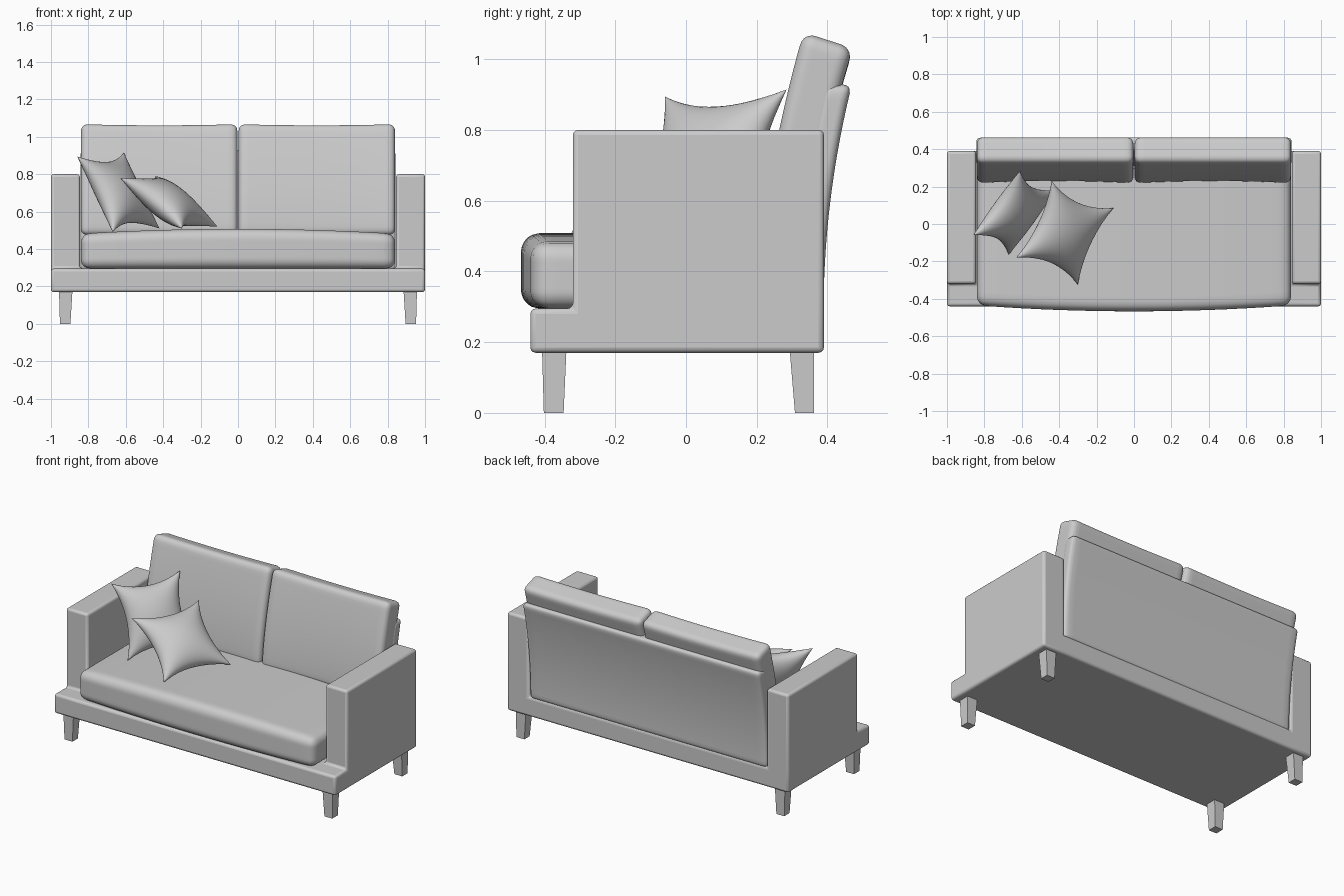
import bpy, bmesh, math
from mathutils import Vector

if "Cube" in bpy.data.objects:
    bpy.data.objects.remove(bpy.data.objects["Cube"])


def finish(name, bm, bevel=0.0, angle=40):
    bmesh.ops.recalc_face_normals(bm, faces=bm.faces[:])
    me = bpy.data.meshes.new(name)
    bm.to_mesh(me)
    bm.free()
    ob = bpy.data.objects.new(name, me)
    bpy.context.collection.objects.link(ob)
    if bevel:
        m = ob.modifiers.new("bevel", 'BEVEL')
        m.width, m.segments, m.limit_method = bevel, 3, 'ANGLE'
    bpy.ops.object.select_all(action='DESELECT')
    ob.select_set(True)
    bpy.context.view_layer.objects.active = ob
    bpy.ops.object.shade_smooth_by_angle(angle=math.radians(angle))
    return ob


def soft_box(name, lo, hi, r, deform, n=24):
    """Rounded box on a dense grid; deform(p, t) moves each point, t in -1..1."""
    bm = bmesh.new()
    bmesh.ops.create_cube(bm, size=2)
    bmesh.ops.subdivide_edges(bm, edges=bm.edges[:], cuts=n - 1, use_grid_fill=True)
    lo, hi = Vector(lo), Vector(hi)
    mid, half = (lo + hi) / 2, (hi - lo) / 2
    for v in bm.verts:
        p = Vector([math.sin(c * math.pi / 2) * h for c, h in zip(v.co, half)])
        q = Vector([max(r - h, min(h - r, c)) for c, h in zip(p, half)])
        d = p - q
        if d.length > 1e-6:
            p = q + d.normalized() * r
        t = Vector([c / h for c, h in zip(p, half)])
        v.co = deform(p + mid, t)
    return finish(name, bm, angle=60)


# Base and arms: one plan grid extruded down, arm cells extruded up
bm = bmesh.new()
xs, ys = [-1, -0.845, 0.845, 1], [-0.44, -0.32, 0.39]
g = [[bm.verts.new((x, y, 0.295)) for y in ys] for x in xs]
cells = {(i, j): bm.faces.new((g[i][j], g[i + 1][j], g[i + 1][j + 1], g[i][j + 1]))
         for i in range(3) for j in range(2)}
arms = [cells[0, 1], cells[2, 1]]
low = bmesh.ops.extrude_face_region(bm, geom=list(cells.values()), use_keep_orig=True)
for v in low["geom"]:
    if isinstance(v, bmesh.types.BMVert):
        v.co.z = 0.17
bmesh.ops.recalc_face_normals(bm, faces=bm.faces[:])
up = bmesh.ops.extrude_discrete_faces(bm, faces=arms)
for f in up["faces"]:
    for v in f.verts:
        v.co.z = 0.8
finish("base_and_arms", bm, bevel=0.015)


# Seat cushion, bowed forward and upward in the middle
def seat_shape(p, t):
    k = 1 - t.x ** 2
    p.z += 0.026 * k * (t.z + 1) / 2
    p.y -= 0.032 * k * (1 - t.y) / 2
    return p


soft_box("seat_cushion", (-0.84, -0.435, 0.295), (0.84, 0.3, 0.482), 0.05, seat_shape)


# Back panel, curving rearwards towards the top
def panel_shape(p, t):
    p.y += 0.08 * ((t.z + 1) / 2) ** 2
    return p


soft_box("back_panel", (-0.843, 0.31, 0.285), (0.843, 0.389, 0.928), 0.025, panel_shape)


# Pair of leaning back cushions with a slight sag along the top
def back_shape(p, t):
    s = (t.z + 1) / 2
    p.y += 0.115 * s ** 1.5 + 0.012 * (1 - t.x ** 2) * (1 - s) * (1 - t.y) / 2
    p.z -= 0.045 * s * (t.y + 1) / 2
    p.z -= 0.006 * s * (1 - t.x ** 2)
    return p


for side, x0, x1 in (("left", -0.84, -0.003), ("right", 0.003, 0.84)):
    soft_box("back_cushion_" + side, (x0, 0.217, 0.475), (x1, 0.357, 1.077), 0.035, back_shape)


# Throw pillows from three corners: pinched edges, puffed middle
def pillow(name, a, b, d, thick, pinch=0.22, n=24):
    a, b, d = Vector(a), Vector(b), Vector(d)
    centre, eu, ev = (b + d) / 2, (b - a) / 2, (d - a) / 2
    nrm = eu.cross(ev).normalized()
    bm = bmesh.new()
    for sgn in (1, -1):
        rows = []
        for i in range(n + 1):
            u = math.sin((i / n - 0.5) * math.pi)
            row = []
            for j in range(n + 1):
                v = math.sin((j / n - 0.5) * math.pi)
                h = thick * (max(0, (1 - u * u) * (1 - v * v))) ** 0.5
                row.append(bm.verts.new(centre + eu * u * (1 - pinch * (1 - v * v))
                                        + ev * v * (1 - pinch * (1 - u * u)) + nrm * h * sgn))
            rows.append(row)
        for i in range(n):
            for j in range(n):
                bm.faces.new((rows[i][j], rows[i + 1][j], rows[i + 1][j + 1], rows[i][j + 1]))
    bmesh.ops.remove_doubles(bm, verts=bm.verts[:], dist=1e-5)
    finish(name, bm, angle=80)


pillow("throw_pillow_rear", (-0.86, -0.06, 0.895), (-0.61, 0.285, 0.915), (-0.67, -0.165, 0.49), 0.09)
pillow("throw_pillow_front", (-0.63, -0.18, 0.78), (-0.44, 0.23, 0.79), (-0.30, -0.325, 0.51), 0.09)

# Tapered legs: (top y range, bottom y range)
for row, top, bot in (("front", (-0.407, -0.338), (-0.402, -0.346)),
                      ("rear", (0.293, 0.362), (0.308, 0.362))):
    for side, s in (("left", -1), ("right", 1)):
        bm = bmesh.new()
        bmesh.ops.create_cube(bm, size=1)
        for v in bm.verts:
            (y0, y1), (x0, x1), z = ((top, (0.885, 0.957), 0.18) if v.co.z > 0
                                     else (bot, (0.896, 0.952), 0))
            v.co = (s * (x1 if v.co.x * s > 0 else x0), y1 if v.co.y > 0 else y0, z)
        finish(f"{row}_leg_{side}", bm)
